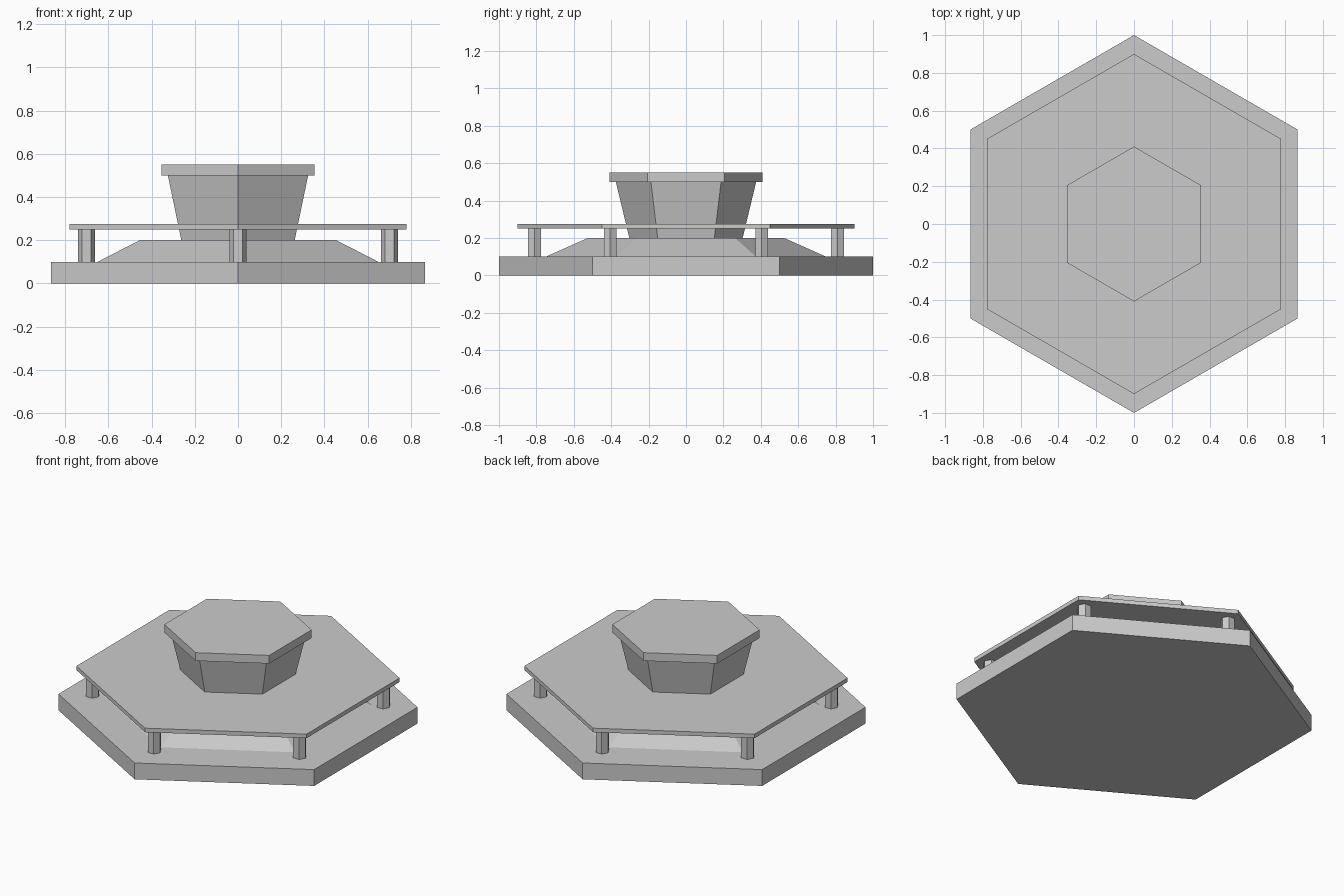
import bpy
from math import radians, sin, cos

cube = bpy.data.objects.get("Cube")
if cube:
    bpy.data.objects.remove(cube, do_unlink=True)

grey = bpy.data.materials.new("plain grey")
grey.use_nodes = True
colour = (0.6, 0.6, 0.6, 1)
grey.diffuse_color = colour
grey.node_tree.nodes["Principled BSDF"].inputs["Base Color"].default_value = colour


def hexagon(name, r_bottom, r_top, z0, z1, xy=(0, 0), turn=0):
    """Six-sided frustum; with no turn, two corners point along y."""
    bpy.ops.mesh.primitive_cone_add(
        vertices=6, radius1=r_bottom, radius2=r_top, depth=z1 - z0,
        location=(*xy, (z0 + z1) / 2), rotation=(0, 0, radians(turn)))
    obj = bpy.context.object
    obj.name = name
    obj.data.materials.append(grey)
    return obj


# Base slab and the sloped mound on it
hexagon("base", 1, 1, 0, 0.1)
hexagon("mound", 0.75, 0.525, 0.1, 0.2)

# Thin deck held by a post near each corner
hexagon("deck", 0.9, 0.9, 0.25, 0.275)
for i in range(6):
    a = radians(30 + 60 * i)
    hexagon(f"post_{i + 1}", 0.04, 0.04, 0.1, 0.25,
            (0.81 * cos(a), 0.81 * sin(a)), turn=30)

# Flared tower with an overhanging cap
hexagon("tower", 0.303, 0.375, 0.2, 0.5)
hexagon("cap", 0.41, 0.41, 0.5, 0.55)
